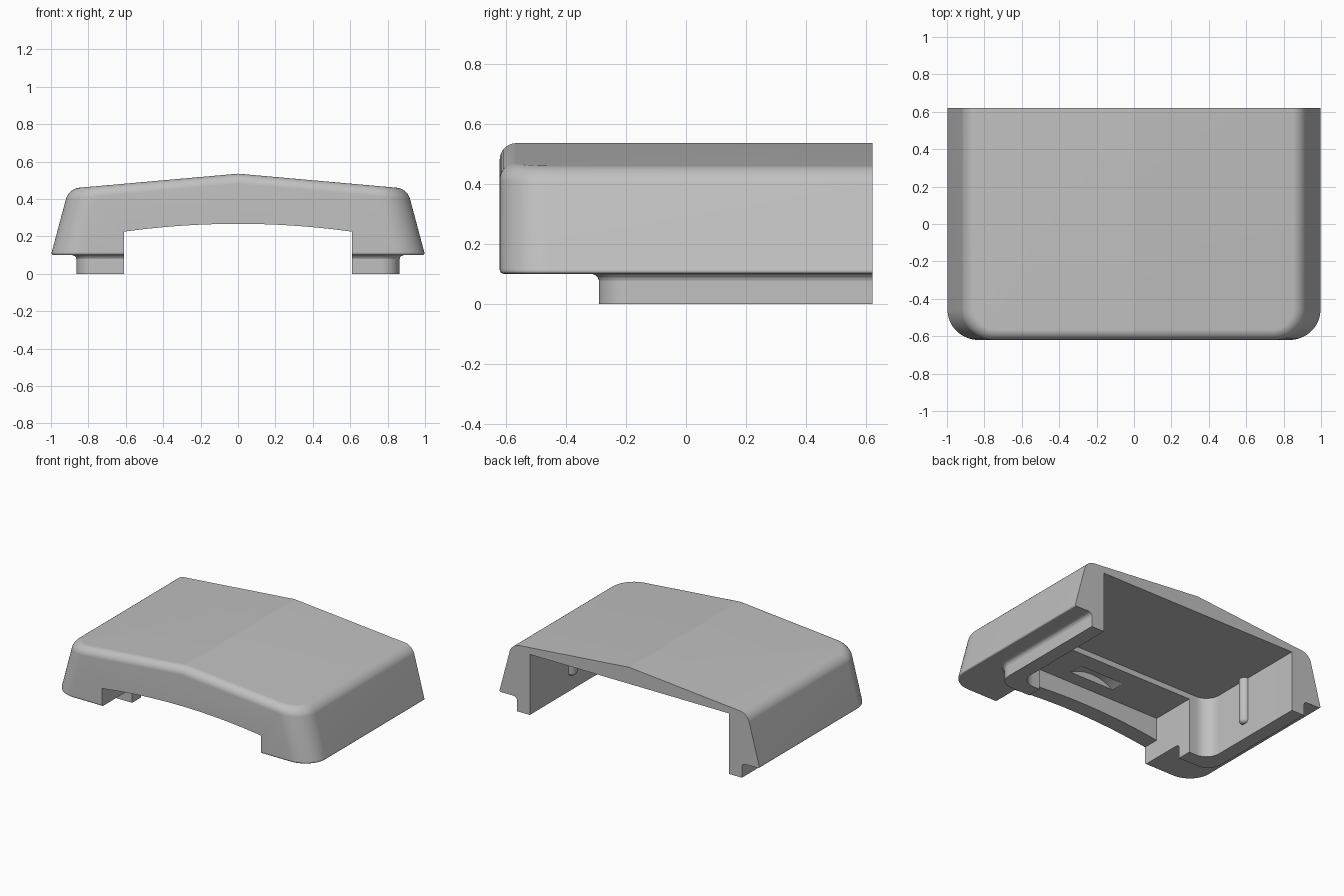
import bpy, bmesh, math

cube = bpy.data.objects.get("Cube")
if cube:
    bpy.data.objects.remove(cube, do_unlink=True)

BACK, FRONT = 0.62, -0.62
OVER = 0.75          # solids overshoot the back, then get trimmed flat

grey = bpy.data.materials.new("plain_grey")
grey.use_nodes = True
grey.diffuse_color = (0.53, 0.53, 0.53, 1)
grey.node_tree.nodes["Principled BSDF"].inputs["Base Color"].default_value = (0.53, 0.53, 0.53, 1)


def add_object(name, bm):
    bmesh.ops.recalc_face_normals(bm, faces=bm.faces[:])
    mesh = bpy.data.meshes.new(name)
    bm.to_mesh(mesh)
    bm.free()
    mesh.materials.append(grey)
    obj = bpy.data.objects.new(name, mesh)
    bpy.context.collection.objects.link(obj)
    return obj


def loft(rings):
    """Solid through rings of equal point count, capped at both ends."""
    bm = bmesh.new()
    loops = [[bm.verts.new(p) for p in ring] for ring in rings]
    n = len(loops[0])
    for a, b in zip(loops, loops[1:]):
        for i in range(n):
            j = (i + 1) % n
            bm.faces.new((a[i], a[j], b[j], b[i]))
    bm.faces.new(loops[0])
    bm.faces.new(loops[-1])
    bmesh.ops.recalc_face_normals(bm, faces=bm.faces[:])
    return bm


def extrude_y(profile, y0, y1):
    return loft([[(x, y, z) for x, z in profile] for y in (y0, y1)])


def box(half_x, y0, y1, z0, z1):
    return extrude_y([(-half_x, z0), (half_x, z0), (half_x, z1), (-half_x, z1)], y0, y1)


def plan(half_x, front, radius, z, steps=10):
    """Rectangle outline with rounded front corners."""
    pts = []
    for i in range(steps + 1):
        a = math.pi / 2 * i / steps
        pts.append((half_x - radius + radius * math.sin(a),
                    front + radius - radius * math.cos(a), z))
    return pts + [(half_x, OVER, z), (-half_x, OVER, z)] + [(-x, y, z) for x, y, z in reversed(pts)]


def arch(half_x, z_side, z_mid, steps=24):
    """Points of a shallow arch from right to left."""
    rise = z_mid - z_side
    return [(half_x * t, z_side + rise * (1 - t * t))
            for t in (1 - 2 * i / steps for i in range(steps + 1))]


def combine(target, tool, operation):
    mod = target.modifiers.new(tool.name, "BOOLEAN")
    mod.operation = operation
    mod.solver = "EXACT"
    mod.object = tool
    bpy.context.view_layer.objects.active = target
    bpy.ops.object.modifier_apply(modifier=mod.name)
    bpy.data.objects.remove(tool, do_unlink=True)


def bevel(bm, edges, size, segments):
    bmesh.ops.bevel(bm, geom=edges, offset=size, segments=segments, profile=0.5,
                    affect="EDGES", clamp_overlap=False)
    bm.normal_update()


def rim(bm, is_cap):
    """Edges between a cap and the walls, leaving out the back."""
    found = []
    for e in bm.edges:
        caps = [is_cap(f.normal) for f in e.link_faces]
        back = any(f.normal.y > 0.9 for f in e.link_faces)
        if any(caps) and not all(caps) and not back:
            found.append(e)
    return found


# Cover: tapered sides, ridged roof, rounded front corners and rims
bm = extrude_y([(-1, 0.1), (1, 0.1), (0.905, 0.455), (0, 0.535), (-0.905, 0.455)], FRONT, OVER)
corners = [e for e in bm.edges
           if all(v.co.y < 0 and abs(v.co.x) > 0.5 for v in e.verts)
           and abs(e.verts[0].co.z - e.verts[1].co.z) > 0.2]
bevel(bm, corners, 0.16, 14)
bevel(bm, rim(bm, lambda n: n.z > 0.95), 0.055, 12)
bevel(bm, rim(bm, lambda n: n.z < -0.95), 0.014, 4)
cover = add_object("cover", bm)

# Lower lip, flaring into the underside
steps = [(0, 0), (0.078, 0), (0.088, 0.004), (0.096, 0.012), (0.1, 0.024), (0.14, 0.024)]
lip = add_object("lower_lip", loft([plan(0.863 + g, -0.29 - g, 0.1 + g, z) for z, g in steps]))
combine(cover, lip, "UNION")

# Hollow interior, front recess, arched front opening, shallow curved groove
cavity = loft([plan(0.765, -0.19, 0.1, z) for z in (-0.2, 0.42)])
recess = box(0.61, -0.507, 0, -0.2, 0.382)
opening = extrude_y([(-0.61, -0.2), (0.61, -0.2)] + arch(0.61, 0.225, 0.267), -0.9, -0.4)
groove = extrude_y([(-0.17, 0.3), (0.17, 0.3)] + arch(0.17, 0.383, 0.43), -0.41, -0.31)
trim = box(2, BACK, 2, -1, 2)
for name, cutter in (("cavity", cavity), ("recess", recess), ("opening", opening),
                     ("groove", groove), ("back_trim", trim)):
    combine(cover, add_object(name, cutter), "DIFFERENCE")

# Upright round ribs on the inner side walls
ribs = []
for side, name in ((1, "left_rib"), (-1, "right_rib")):
    bm = bmesh.new()
    bmesh.ops.create_cone(bm, cap_ends=True, segments=24, radius1=0.035, radius2=0.035, depth=0.33)
    bmesh.ops.translate(bm, verts=bm.verts[:], vec=(side * 0.765, 0.16, 0.27))
    bevel(bm, [e for e in bm.edges if all(v.co.z < 0.2 for v in e.verts)], 0.025, 5)
    ribs.append(add_object(name, bm))

# Smooth rounded areas while keeping the ridge and cut edges crisp
for obj, angle in [(cover, 9.3)] + [(r, 35) for r in ribs]:
    bpy.ops.object.select_all(action="DESELECT")
    obj.select_set(True)
    bpy.context.view_layer.objects.active = obj
    bpy.ops.object.shade_smooth_by_angle(angle=math.radians(angle))
